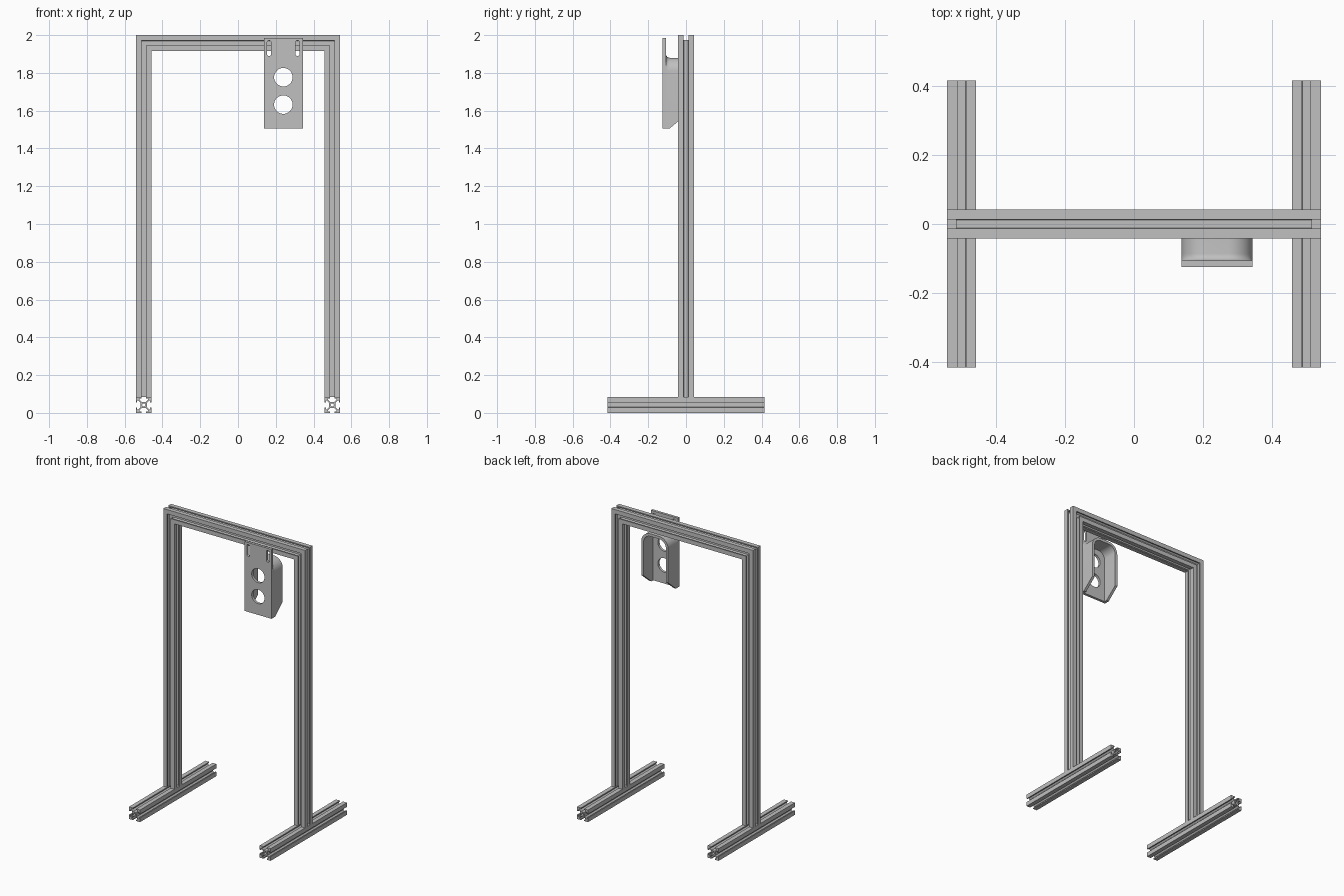
import bpy, bmesh, math

cube = bpy.data.objects.get("Cube")
if cube:
    bpy.data.objects.remove(cube, do_unlink=True)

grey = bpy.data.materials.new("aluminium_grey")
grey.use_nodes = True
colour = (0.53, 0.53, 0.53, 1)
grey.diffuse_color = colour
grey.node_tree.nodes["Principled BSDF"].inputs["Base Color"].default_value = colour


def loft(name, loops, place, stations):
    """Sweep flat loops (outline first, then holes) through the stations and cap both ends."""
    bm = bmesh.new()
    caps = ([], [])
    for loop in loops:
        rings = [[bm.verts.new(place(p, s)) for p in loop] for s in stations]
        n = len(loop)
        for a, b in zip(rings, rings[1:]):
            for i in range(n):
                j = (i + 1) % n
                bm.faces.new((a[i], a[j], b[j], b[i]))
        for cap, ring in zip(caps, (rings[0], rings[-1])):
            cap += [bm.edges.get((ring[i], ring[(i + 1) % n])) for i in range(n)]
    for cap in caps:
        bmesh.ops.triangle_fill(bm, edges=cap, use_beauty=True)
    bmesh.ops.recalc_face_normals(bm, faces=bm.faces)
    mesh = bpy.data.meshes.new(name)
    bm.to_mesh(mesh)
    bm.free()
    mesh.materials.append(grey)
    ob = bpy.data.objects.new(name, mesh)
    bpy.context.collection.objects.link(ob)
    bpy.ops.object.select_all(action='DESELECT')
    ob.select_set(True)
    bpy.context.view_layer.objects.active = ob
    bpy.ops.object.shade_smooth_by_angle(angle=math.radians(30))


def arc(cx, cy, r, start, end, n):
    angles = [math.radians(start + (end - start) * i / n) for i in range(n + 1)]
    return [(cx + r * math.cos(a), cy + r * math.sin(a)) for a in angles]


# Slotted rail cross-section: one quarter turned four times, plus the bore
HALF = 0.042
quarter = [(.39, .28), (.66, .55), (.82, .55), (.82, .3), (1, .3), (1, 1),
           (.3, 1), (.3, .82), (.55, .82), (.55, .66), (.28, .39)]
outline = []
for turn in range(4):
    for u, v in quarter:
        for _ in range(turn):
            u, v = -v, u
        outline.append((u * HALF, v * HALF))
rail = [outline, arc(0, 0, HALF * 0.21, 0, 360, 16)[:-1]]

# Feet, posts mitred at the top, and the mitred top beam
SPAN, TOP, FOOT = 0.499, 2 - HALF, 0.416
for side, label in ((1, "left"), (-1, "right")):
    loft(label + "_foot", rail,
         lambda p, y: (side * SPAN + p[0], y, HALF + p[1]), (-FOOT, FOOT))
    loft(label + "_post", rail,
         lambda p, mitre: (side * (SPAN + p[0]), p[1], TOP + p[0] if mitre else 2 * HALF),
         (False, True))
loft("top_beam", rail, lambda p, s: (s * (SPAN + p[0]), p[1], TOP + p[0]), (-1, 1))

# Bracket face plate with two round holes and two mounting slots
CX, W, LOW, HIGH = 0.24, 0.103, 1.506, 1.985
FRONT, INNER, REAR = -0.124, -0.106, -0.002
plate = [[(CX - W, LOW), (CX + W, LOW), (CX + W, HIGH), (CX - W, HIGH)]]
for z in (1.777, 1.632):
    plate.append(arc(CX, z, 0.049, 0, 360, 40)[:-1])
for dx in (-0.075, 0.075):
    plate.append(arc(CX + dx, 1.96, 0.011, 0, 180, 8) + arc(CX + dx, 1.9, 0.011, 180, 360, 8))
loft("bracket_plate", plate, lambda p, y: (p[0], y, p[1]), (FRONT, INNER))

# Bracket hood: arched wall, flared into the plate, with a sloped lower edge,
# reaching back beneath the beam
WALL, R, CROWN, FLARE = 0.018, 0.07, 1.88, 0.02
SLOPE_START, SLOPE = -0.086, 0.85


def arch(w, top, r, flared):
    points = ([(w, LOW)] + arc(w - r, top - r, r, 0, 90, 10)
              + arc(r - w, top - r, r, 90, 180, 10) + [(-w, LOW)])
    return [(x, z, flared) for x, z in points]


def place_hood(p, station):
    y, lift = station
    x, z, flared = p
    if z == LOW:
        return CX + x, y, z + SLOPE * max(0, y - SLOPE_START)
    return CX + x, y, z + lift * flared


stations = [(INNER + FLARE * (1 - c), FLARE * (1 - s)) for c, s in arc(0, 0, 1, 0, 90, 6)]
stations.append((REAR, 0))
hood = arch(W, CROWN, R, 1) + arch(W - WALL, CROWN - WALL, R - WALL, 0)[::-1]
loft("bracket_hood", [hood], place_hood, stations)
